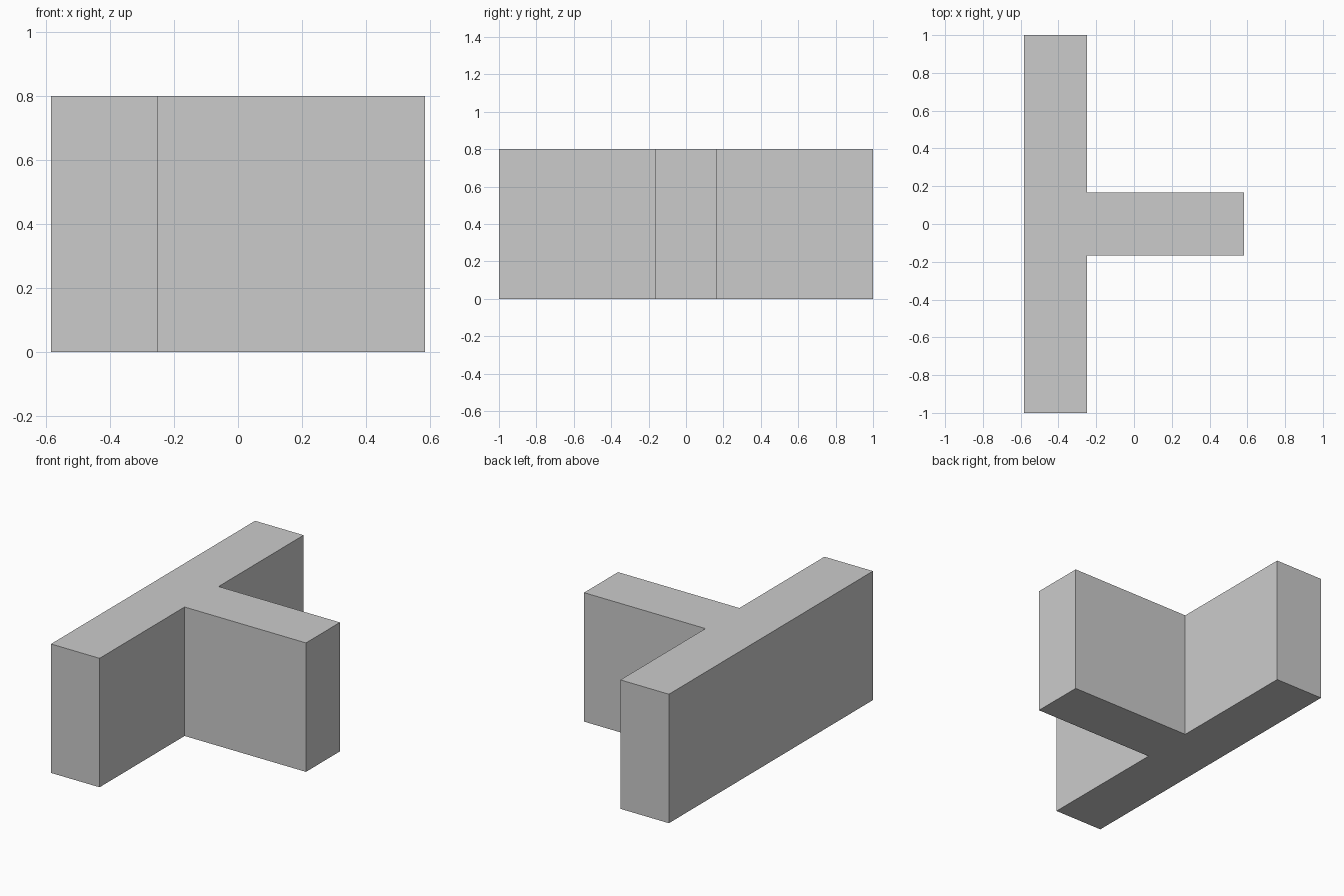
import bpy, bmesh

if "Cube" in bpy.data.objects:
    bpy.data.objects.remove(bpy.data.objects["Cube"])

HEIGHT = 0.8
X_BACK, X_JOIN, X_TIP = -0.583, -0.25, 0.583
HALF_BAR, HALF_STEM = 1.0, 0.1665

# T-shaped outline: half profile mirrored across y = 0
half = [(X_TIP, HALF_STEM), (X_JOIN, HALF_STEM), (X_JOIN, HALF_BAR), (X_BACK, HALF_BAR)]
outline = half + [(x, -y) for x, y in reversed(half)]

# Extrude the outline into a solid block
bm = bmesh.new()
base = bm.faces.new([bm.verts.new((x, y, 0)) for x, y in outline])
extruded = bmesh.ops.extrude_face_region(bm, geom=[base], use_keep_orig=True)
top = [v for v in extruded["geom"] if isinstance(v, bmesh.types.BMVert)]
bmesh.ops.translate(bm, verts=top, vec=(0, 0, HEIGHT))
bmesh.ops.recalc_face_normals(bm, faces=bm.faces)

mesh = bpy.data.meshes.new("t_block")
bm.to_mesh(mesh)
bm.free()
bpy.context.collection.objects.link(bpy.data.objects.new("t_block", mesh))
